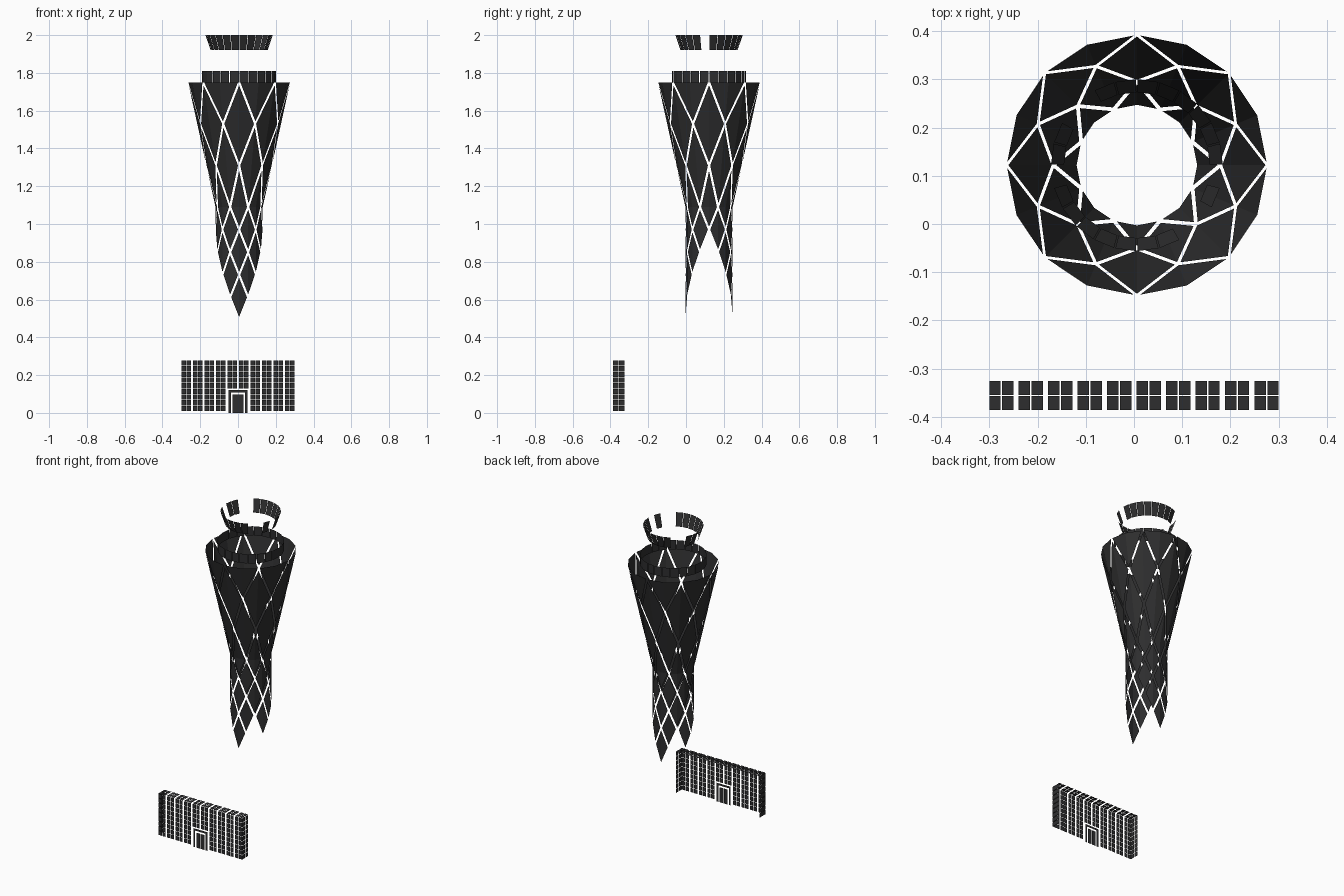
import bpy, bmesh
from math import radians, sin, cos, hypot
from mathutils import Vector

if "Cube" in bpy.data.objects:
    bpy.data.objects.remove(bpy.data.objects["Cube"], do_unlink=True)

GLASS = (0.027, 0.027, 0.028, 1)
glass = bpy.data.materials.new("dark_glass")
glass.use_nodes = True
glass.diffuse_color = GLASS
glass.node_tree.nodes["Principled BSDF"].inputs["Base Color"].default_value = GLASS

AXIS = Vector((0.006, 0.122, 0))   # tower centre line


def build(name, polygons):
    """Make one flat-shaded object from a list of corner loops."""
    bm = bmesh.new()
    for corners in polygons:
        bm.faces.new([bm.verts.new(c) for c in corners])
    mesh = bpy.data.meshes.new(name)
    bm.to_mesh(mesh)
    bm.free()
    mesh.materials.append(glass)
    obj = bpy.data.objects.new(name, mesh)
    bpy.context.collection.objects.link(obj)
    return obj


def polar(degrees, radius, z):
    a = radians(degrees)
    return AXIS + Vector((radius * cos(a), radius * sin(a), z))


# Tower skin: lattice of folded diamond panels
WAIST, RIM, STEP = 1.09, 1.75, 22.5
levels = [0.492 + i * (WAIST - 0.492) / 5 for i in range(6)]
levels += [WAIST + i * (RIM - WAIST) / 3 for i in (1, 2, 3)]


def skin_radius(z):
    return 0.125 + 0.145 * max(0, (z - WAIST) / (RIM - WAIST))


def diamond(angle, low, mid, high):
    """Two halves folded along the meridian, shrunk to leave the gaps."""
    r = skin_radius(mid)
    w, h = r * sin(radians(STEP)), mid - low
    keep = 1 - 0.0058 * hypot(w, h) / (w * h)
    centre = polar(angle, r, mid)

    def shrink(p):
        return centre.lerp(p, keep)

    bottom = shrink(polar(angle, skin_radius(low), low))
    right = shrink(polar(angle + STEP, r, mid))
    left = shrink(polar(angle - STEP, r, mid))
    if high is None:               # half diamond cut off by the rim
        return [(bottom, right, centre), (bottom, centre, left)]
    top = shrink(polar(angle, skin_radius(high), high))
    return [(bottom, right, centre), (centre, right, top),
            (bottom, centre, left), (centre, top, left)]


skin = []
for k in range(16):
    from_leg = min(k % 8, 8 - k % 8)   # steps away from the front or back leg
    for j in range(from_leg, len(levels) - 1, 2):
        high = levels[j + 2] if j + 2 < len(levels) else None
        skin += diamond(-90 + k * STEP, levels[j], levels[j + 1], high)
build("tower_skin", skin)


# Rings of upright window panes
def pane_ring(name, r_low, r_high, z_low, z_high, missing=()):
    panes = []
    for k in range(24):
        if k in missing:
            continue
        a, b = k * 15 + 0.5, k * 15 + 14.5
        panes.append((polar(a, r_low, z_low), polar(b, r_low, z_low),
                      polar(b, r_high, z_high), polar(a, r_high, z_high)))
    return build(name, panes)


pane_ring("collar_windows", 0.196, 0.196, 1.75, 1.81)
pane_ring("cab_windows", 0.151, 0.178, 1.92, 2.0, missing=(8, 9, 12, 20, 21, 23))

# Entrance block: spans of panes across x, y and z
FRONT, BACK, END = -0.386, -0.325, 0.3
columns = []
for i in range(10):
    x = -END + i * 0.0611
    columns += [(x, x + 0.0235), (x + 0.0265, x + 0.05)]
depths = [(FRONT, -0.357), (-0.354, BACK)]
rows = [(0.01 + i * 0.03, 0.0375 + i * 0.03) for i in range(9)]


def front_pane(x0, x1, z0, z1, y=FRONT):
    return [(x0, y, z0), (x1, y, z0), (x1, y, z1), (x0, y, z1)]


build("entrance_front_windows",
      [front_pane(*c, *r) for c in columns for r in rows
       if r[1] > 0.13 or abs(sum(c)) > 0.12])
build("entrance_roof_windows",
      [[(a, c, 0.28), (b, c, 0.28), (b, d, 0.28), (a, d, 0.28)]
       for a, b in columns for c, d in depths])
for name, x in (("left", END), ("right", -END)):
    panes = [[(x, c, a), (x, d, a), (x, d, b), (x, c, b)]
             for a, b in rows for c, d in depths]
    build("entrance_side_windows_" + name,
          panes if x > 0 else [p[::-1] for p in panes])

# Door surround and the two door leaves
build("door_surround", [front_pane(-0.05, -0.037, 0, 0.108),
                        front_pane(0.037, 0.05, 0, 0.108),
                        front_pane(-0.05, 0.05, 0.108, 0.121)])
build("door_leaves", [front_pane(-0.029, -0.001, 0, 0.097),
                      front_pane(0.001, 0.029, 0, 0.097)])
